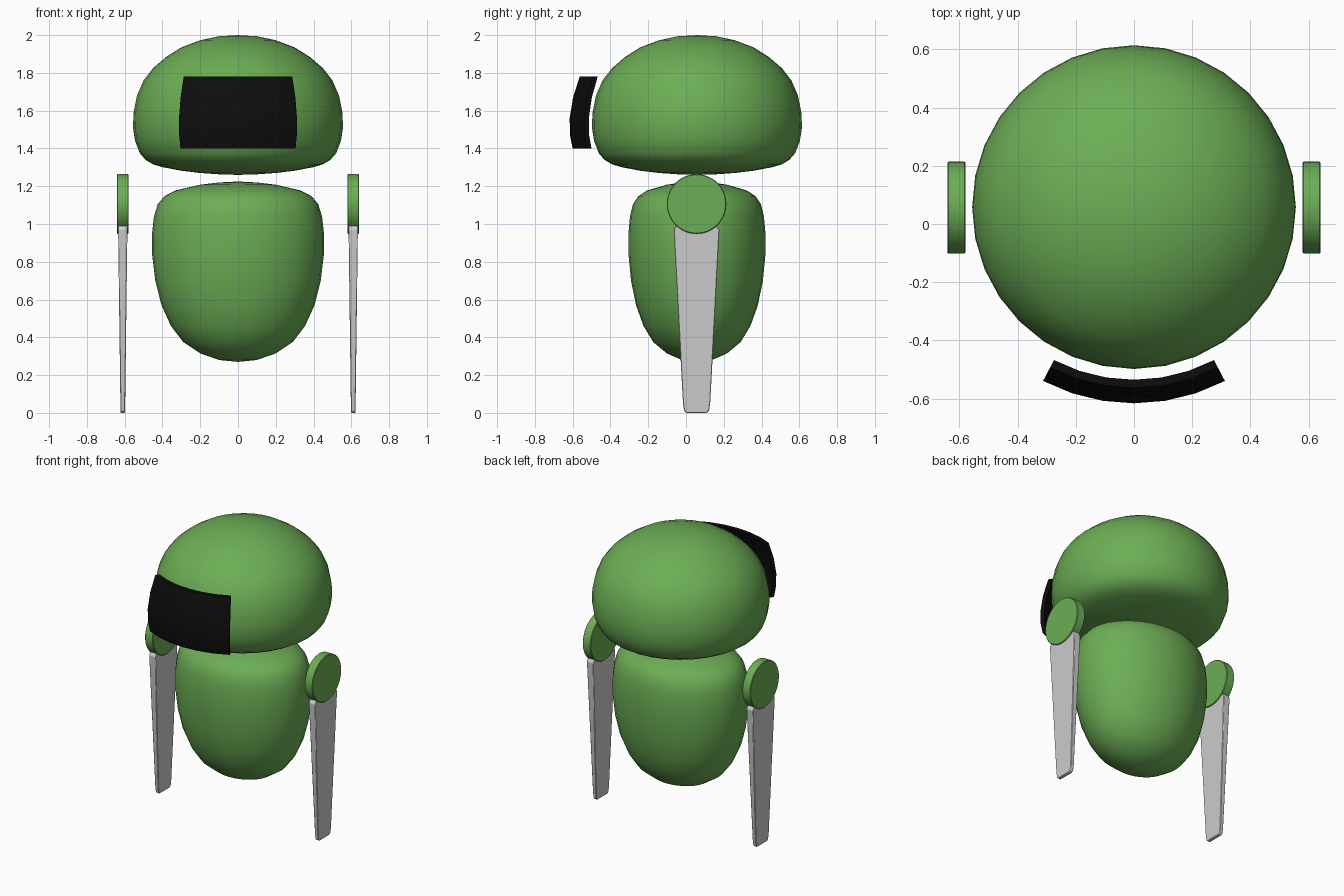
import bpy, bmesh, math
from mathutils import Matrix

if "Cube" in bpy.data.objects:
    bpy.data.objects.remove(bpy.data.objects["Cube"])

CY = 0.058  # shared depth centre of head, body and arms


def material(name, rgb):
    m = bpy.data.materials.new(name)
    m.diffuse_color = (*rgb, 1)
    m.use_nodes = True
    m.node_tree.nodes["Principled BSDF"].inputs["Base Color"].default_value = m.diffuse_color
    return m


green = material("green", (0.15, 0.42, 0.09))
black = material("black", (0.004, 0.004, 0.004))


def finish(name, bm, mat=None, angle=40, mirror=False, bevel=0):
    bmesh.ops.recalc_face_normals(bm, faces=bm.faces[:])
    mesh = bpy.data.meshes.new(name)
    bm.to_mesh(mesh)
    bm.free()
    ob = bpy.data.objects.new(name, mesh)
    bpy.context.collection.objects.link(ob)
    if mat:
        mesh.materials.append(mat)
    bpy.ops.object.select_all(action='DESELECT')
    ob.select_set(True)
    bpy.context.view_layer.objects.active = ob
    bpy.ops.object.shade_smooth_by_angle(angle=math.radians(angle))
    if bevel:
        b = ob.modifiers.new("bevel", 'BEVEL')
        b.width, b.segments = bevel, 1
    if mirror:
        ob.modifiers.new("mirror", 'MIRROR')
    return ob


def lathe(name, profile, depth=1.0, sides=32):
    """Revolve (radius, z) points, squashing the depth if wanted."""
    bm = bmesh.new()
    pts = [bm.verts.new((r, 0, z)) for r, z in profile]
    edges = [bm.edges.new(p) for p in zip(pts, pts[1:])]
    bmesh.ops.spin(bm, geom=pts + edges, axis=(0, 0, 1), cent=(0, 0, 0),
                   steps=sides, angle=2 * math.pi)
    bmesh.ops.remove_doubles(bm, verts=bm.verts[:], dist=1e-4)
    bmesh.ops.transform(bm, verts=bm.verts[:],
                        matrix=Matrix.Translation((0, CY, 0)) @ Matrix.Diagonal((1, depth, 1, 1)))
    return finish(name, bm, green, 60)


# Domed head
lathe("head", [(0, 1.26), (0.1, 1.263), (0.2, 1.27), (0.3, 1.282), (0.4, 1.301),
               (0.45, 1.316), (0.49, 1.34), (0.52, 1.375), (0.545, 1.44), (0.556, 1.51),
               (0.553, 1.59), (0.535, 1.68), (0.50, 1.76), (0.45, 1.825), (0.38, 1.885),
               (0.30, 1.935), (0.2, 1.973), (0.1, 1.994), (0, 2.0)])

# Oval body
lathe("body", [(0, 0.27), (0.1, 0.28), (0.2, 0.315), (0.29, 0.375), (0.355, 0.46),
               (0.405, 0.57), (0.438, 0.70), (0.455, 0.84), (0.455, 0.95), (0.445, 1.04),
               (0.425, 1.105), (0.39, 1.147), (0.33, 1.178), (0.2, 1.208), (0.1, 1.22),
               (0, 1.225)], depth=0.797)

# Curved visor floating in front of the face
bm = bmesh.new()
outer = [(0.658, 1.40), (0.672, 1.47), (0.674, 1.56), (0.656, 1.67), (0.621, 1.78)]
section = outer + [(r - 0.028, z) for r, z in reversed(outer)]
rings = []
for i in range(7):
    a = math.radians(-27.6 + 9.2 * i)
    rings.append([bm.verts.new((r * math.sin(a), CY - r * math.cos(a), z)) for r, z in section])
n = len(section)
for a, b in zip(rings, rings[1:]):
    for k in range(n):
        bm.faces.new((a[k], a[(k + 1) % n], b[(k + 1) % n], b[k]))
for ring in (rings[0], rings[-1]):
    for k in range(4):
        bm.faces.new((ring[k], ring[k + 1], ring[n - 2 - k], ring[n - 1 - k]))
finish("visor", bm, black)

# Shoulder discs
bm = bmesh.new()
bmesh.ops.create_cone(bm, cap_ends=True, segments=48, radius1=0.158, radius2=0.158, depth=0.062,
                      matrix=Matrix.Translation((0.61, CY - 0.002, 1.106)) @ Matrix.Rotation(math.pi / 2, 4, 'Y'))
finish("shoulder", bm, green, mirror=True, bevel=0.004)

# Tapered arm blades
bm = bmesh.new()
outline = [(0.055, 0), (0.066, 0.012), (0.072, 0.05), (0.121, 0.97), (0.108, 0.99)]
outline += [(-y, z) for y, z in reversed(outline)]
sides = [[bm.verts.new((0.61 + s * (0.012 + 0.013 * z), CY - 0.002 + y, z)) for y, z in outline]
         for s in (-1, 1)]
for face in sides:
    bm.faces.new(face)
for k in range(len(outline)):
    j = (k + 1) % len(outline)
    bm.faces.new((sides[0][k], sides[0][j], sides[1][j], sides[1][k]))
finish("arm", bm, angle=25, mirror=True, bevel=0.003)
